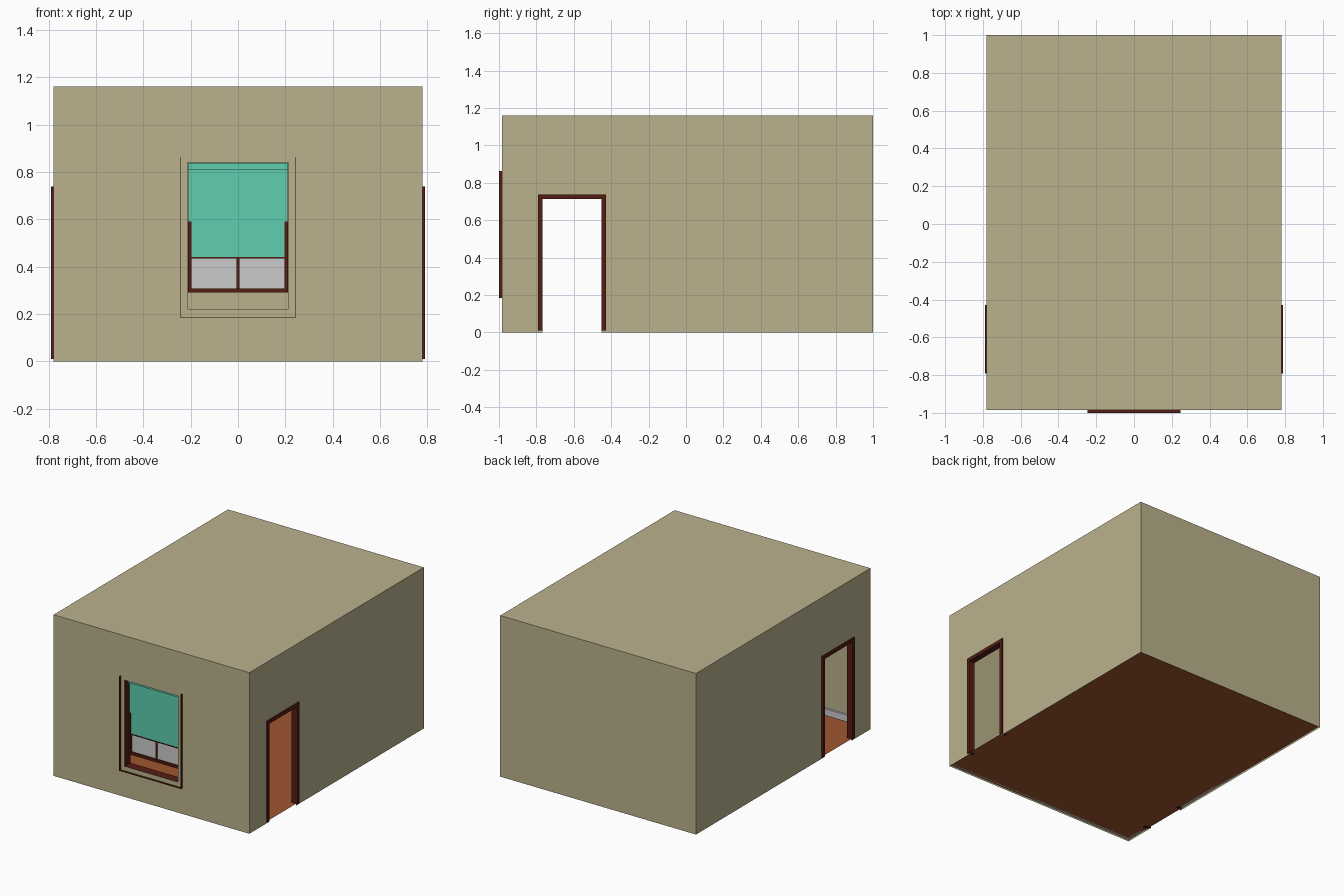
import bpy, bmesh
from mathutils import Vector

if "Cube" in bpy.data.objects:
    bpy.data.objects.remove(bpy.data.objects["Cube"])


def material(name, rgb):
    m = bpy.data.materials.new(name)
    m.diffuse_color = [(c / 255) ** 2.2 for c in rgb] + [1]
    m.use_nodes = True
    m.node_tree.nodes["Principled BSDF"].inputs["Base Color"].default_value = m.diffuse_color
    return m


BEIGE = material("plaster", (186, 176, 140))
WOOD = material("dark_wood", (84, 34, 25))
ORANGE = material("floor_tile", (160, 86, 52))
TEAL = material("blind_cloth", (95, 205, 174))

X, Y0, Y1, H, FLOOR = 0.78, -0.985, 1.0, 1.16, 0.013


def finish(name, bm, mat):
    mesh = bpy.data.meshes.new(name)
    bm.to_mesh(mesh)
    bm.free()
    ob = bpy.data.objects.new(name, mesh)
    bpy.context.collection.objects.link(ob)
    if mat:
        mesh.materials.append(mat)
    return ob


def box(name, x, y, z, mat=None):
    bm = bmesh.new()
    bmesh.ops.create_cube(bm, size=1)
    for v in bm.verts:
        v.co = Vector([(r[0] + r[1]) / 2 + c * (r[1] - r[0]) for c, r in zip(v.co, (x, y, z))])
    return finish(name, bm, mat)


def panel(name, place, us, vs, flip, mat, hole=None):
    """Flat panel of quads; the cell named by hole is left open."""
    bm = bmesh.new()
    grid = [[bm.verts.new(place(u, v)) for v in vs] for u in us]
    for i in range(len(us) - 1):
        for j in range(len(vs) - 1):
            if (i, j) != hole:
                f = [grid[i][j], grid[i + 1][j], grid[i + 1][j + 1], grid[i][j + 1]]
                bm.faces.new(f[::-1] if flip else f)
    loose = [v for v in bm.verts if not v.link_faces]
    bmesh.ops.delete(bm, geom=loose, context='VERTS')
    return finish(name, bm, mat)


def span(s, a, b):
    return tuple(sorted((s * a, s * b)))


# Room shell
panel("floor", lambda u, v: (u, v, FLOOR), (-X, X), (Y0, Y1), False, ORANGE)
panel("ceiling", lambda u, v: (u, v, H), (-X, X), (Y0, Y1), False, BEIGE)
panel("back_wall", lambda u, v: (u, Y1, v), (-X, X), (0, H), True, BEIGE)
panel("front_wall", lambda u, v: (u, Y0, v), (-X, -0.213, 0.213, X),
      (0, 0.22, 0.84, H), False, BEIGE, hole=(1, 1))

# Side walls with a framed doorway each, and skirting
D0, D1, DT, W = -0.792, -0.428, 0.738, 0.025
for s, side in ((1, "right"), (-1, "left")):
    panel(side + "_wall", lambda u, v: (s * X, u, v), (Y0, D0 + W, D1 - W, Y1),
          (0, DT - W, H), s < 0, BEIGE, hole=(1, 0))
    depth = span(s, 0.745, 0.79)
    box(side + "_door_jamb_front", depth, (D0, D0 + W), (0.01, DT), WOOD)
    box(side + "_door_jamb_back", depth, (D1 - W, D1), (0.01, DT), WOOD)
    box(side + "_door_head", depth, (D0 + W, D1 - W), (DT - W, DT), WOOD)
    skirt = span(s, X - 0.017, X - 0.002)
    box(side + "_skirting_front", skirt, (Y0 + 0.002, D0), (FLOOR, 0.06))
    box(side + "_skirting_back", skirt, (D1, Y1 - 0.002), (FLOOR, 0.06))
box("front_skirting", (-X + 0.017, X - 0.017), (Y0 + 0.002, Y0 + 0.017), (FLOOR, 0.06))
box("back_skirting", (-X + 0.017, X - 0.017), (Y1 - 0.017, Y1 - 0.002), (FLOOR, 0.06))

# Window reveal lining and thin outer moulding
IN = -0.92
for s, side in ((1, "right"), (-1, "left")):
    panel(side + "_window_reveal", lambda u, v: (s * 0.213, u, v), (Y0, IN), (0.22, 0.84), s > 0, WOOD)
    box(side + "_window_moulding", span(s, 0.243, 0.246), (-1.0, Y0), (0.185, 0.864), WOOD)
for z, up, side in ((0.22, False, "bottom"), (0.84, True, "top")):
    panel(side + "_window_reveal", lambda u, v: (u, v, z), (-0.213, 0.213), (Y0, IN), up, WOOD)
box("bottom_window_moulding", (-0.246, 0.246), (-1.0, Y0), (0.185, 0.188), WOOD)

# Raised sash with two panes
for s, side in ((1, "right"), (-1, "left")):
    box(side + "_sash_stile", span(s, 0.197, 0.212), (-0.94, -0.92), (0.29, 0.59), WOOD)
    panel(side + "_window_pane", lambda u, v: (u, -0.925, v), span(s, 0.006, 0.197),
          (0.308, 0.58), False, None)
box("sash_bottom_rail", (-0.197, 0.197), (-0.94, -0.92), (0.29, 0.308), WOOD)
box("sash_top_rail", (-0.197, 0.197), (-0.93, -0.92), (0.575, 0.59), WOOD)
box("sash_mullion", (-0.006, 0.006), (-0.932, -0.92), (0.308, 0.58), WOOD)

# Roller blind
panel("blind_cloth", lambda u, v: (u, -0.935, v), (-0.21, 0.21), (0.437, 0.812), False, TEAL)
box("blind_roller", (-0.212, 0.212), (-0.95, -0.925), (0.81, 0.838), TEAL)
box("blind_hem", (-0.197, 0.197), (-0.938, -0.934), (0.434, 0.44), WOOD)
